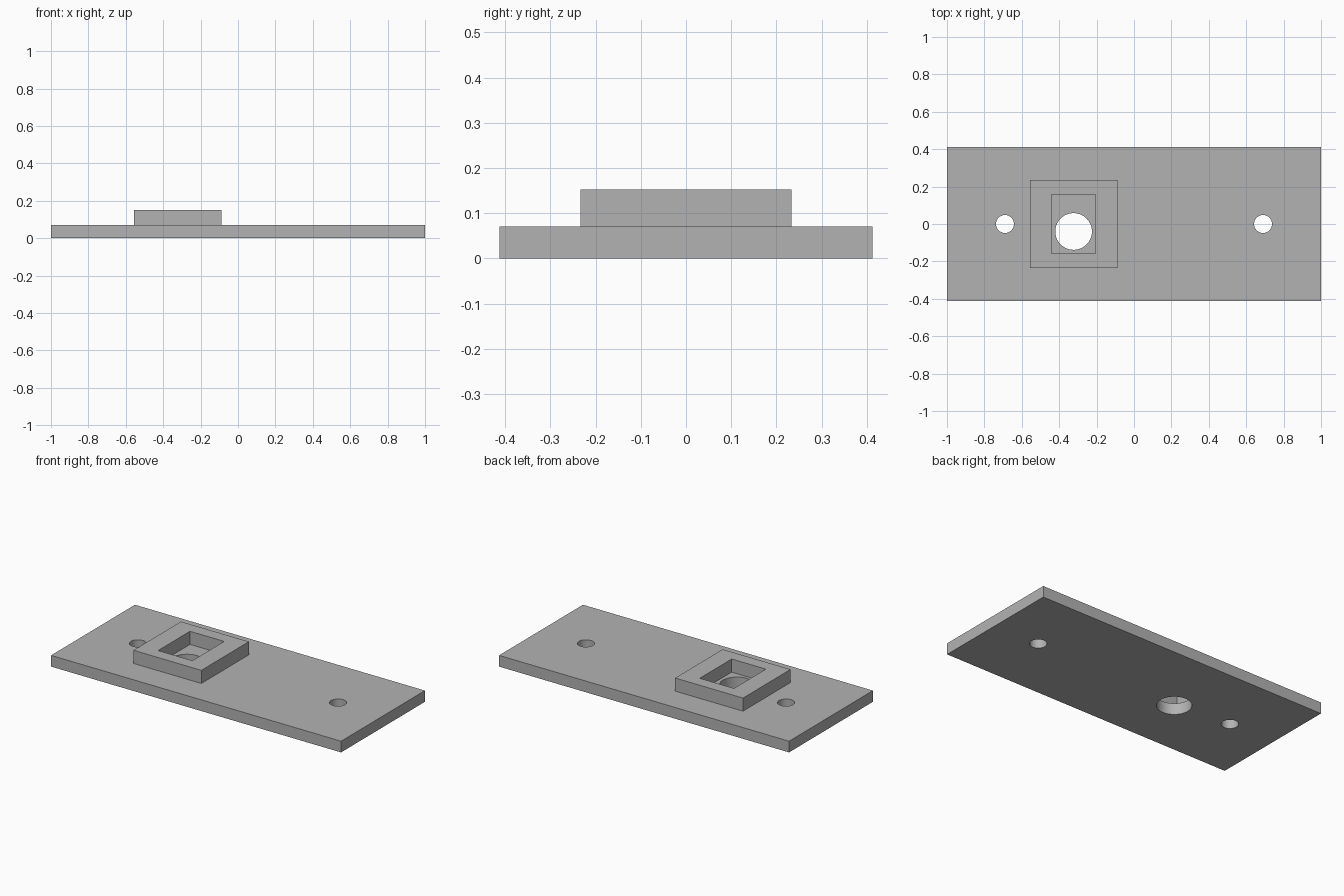
import bpy
import math

if "Cube" in bpy.data.objects:
    bpy.data.objects.remove(bpy.data.objects["Cube"])

PLATE_TOP = 0.07
SOCKET_X = -0.323

grey = bpy.data.materials.new("plain_grey")
grey.diffuse_color = (0.45, 0.45, 0.45, 1)
grey.use_nodes = True
grey.node_tree.nodes["Principled BSDF"].inputs["Base Color"].default_value = grey.diffuse_color


def box(name, x, hx, hy, z0, z1):
    """Box centred on (x, 0) with half sizes hx, hy, from z0 to z1."""
    bpy.ops.mesh.primitive_cube_add(size=2, location=(x, 0, (z0 + z1) / 2))
    ob = bpy.context.object
    ob.name = name
    ob.scale = (hx, hy, (z1 - z0) / 2)
    bpy.ops.object.transform_apply(location=True, rotation=False, scale=True)
    ob.data.materials.append(grey)
    return ob


def hole(name, x, y, r):
    """Upright cylinder used to drill through the plate."""
    bpy.ops.mesh.primitive_cylinder_add(vertices=64, radius=r, depth=0.6, location=(x, y, 0))
    ob = bpy.context.object
    ob.name = name
    ob.data.materials.append(grey)
    return ob


def combine(target, tool, operation):
    """Apply a boolean and remove the tool object."""
    mod = target.modifiers.new(tool.name, "BOOLEAN")
    mod.operation = operation
    mod.solver = "EXACT"
    mod.object = tool
    bpy.context.view_layer.objects.active = target
    bpy.ops.object.modifier_apply(modifier=mod.name)
    bpy.data.objects.remove(tool)


# Base plate with the raised square frame as one solid
plate = box("mounting_plate", 0, 1, 0.413, 0, PLATE_TOP)
combine(plate, box("socket_frame", SOCKET_X, 0.234, 0.234, 0.03, 0.152), "UNION")

# Rectangular pocket down to the plate top
combine(plate, box("pocket", SOCKET_X, 0.118, 0.157, PLATE_TOP, 0.3), "DIFFERENCE")

# Large off-centre hole in the pocket and two screw holes
combine(plate, hole("shaft_hole", SOCKET_X, -0.04, 0.098), "DIFFERENCE")
for side in (-1, 1):
    combine(plate, hole("screw_hole", side * 0.69, 0, 0.048), "DIFFERENCE")

# Smooth hole walls, crisp edges
bpy.ops.object.select_all(action="DESELECT")
plate.select_set(True)
bpy.context.view_layer.objects.active = plate
bpy.ops.object.shade_smooth_by_angle(angle=math.radians(30))
